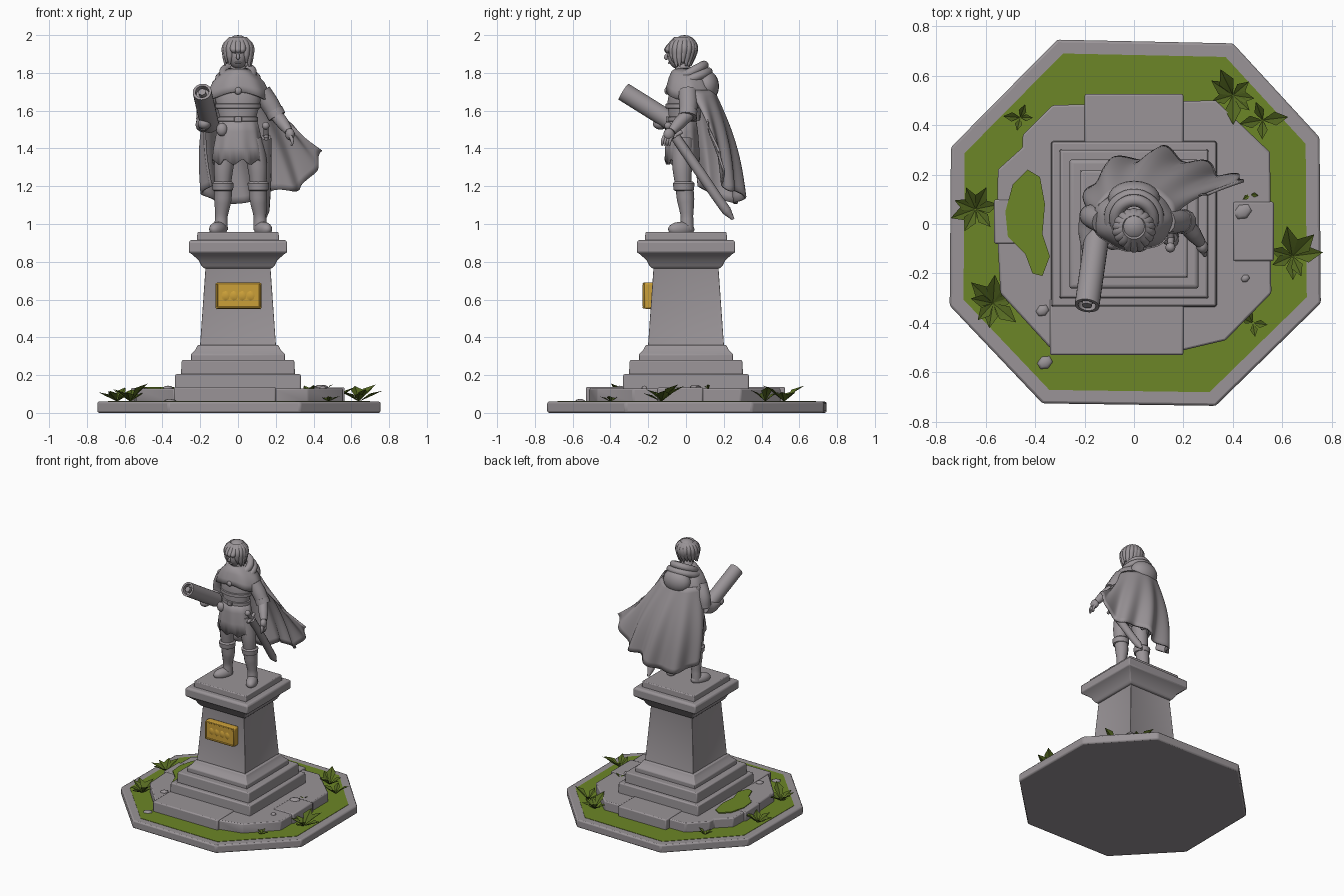
import bpy, bmesh, math, random
from mathutils import Vector, Matrix

random.seed(4)
if "Cube" in bpy.data.objects:
    bpy.data.objects.remove(bpy.data.objects["Cube"])


def material(name, rgb):
    m = bpy.data.materials.new(name)
    m.use_nodes = True
    m.diffuse_color = (*rgb, 1)
    m.node_tree.nodes["Principled BSDF"].inputs["Base Color"].default_value = (*rgb, 1)
    return m


STONE = material("grey stone", (0.32, 0.295, 0.31))
GRASS = material("grass green", (0.15, 0.24, 0.02))
LEAF = material("leaf green", (0.09, 0.14, 0.015))
GOLD = material("gold", (0.6, 0.35, 0.04))


def finish(ob, mat, angle=40):
    ob.data.materials.clear()
    ob.data.materials.append(mat)
    bpy.ops.object.select_all(action='DESELECT')
    ob.select_set(True)
    bpy.context.view_layer.objects.active = ob
    if ob.type == 'CURVE':
        bpy.ops.object.convert(target='MESH')
        ob = bpy.context.object
    bpy.ops.object.shade_smooth_by_angle(angle=math.radians(angle))
    return ob


def make(name, bm, mat=STONE, bevel=0, solid=0, angle=40):
    bmesh.ops.recalc_face_normals(bm, faces=bm.faces)
    me = bpy.data.meshes.new(name)
    bm.to_mesh(me)
    bm.free()
    ob = bpy.data.objects.new(name, me)
    bpy.context.collection.objects.link(ob)
    if solid:
        ob.modifiers.new("thickness", 'SOLIDIFY').thickness = solid
    if bevel:
        b = ob.modifiers.new("worn edges", 'BEVEL')
        b.width, b.segments = bevel, 2
    return finish(ob, mat, angle)


def prism(name, outline, z0, z1, mat=STONE, bevel=0.0):
    bm = bmesh.new()
    f = bm.faces.new([bm.verts.new((x, y, z0)) for x, y in outline])
    top = bmesh.ops.extrude_face_region(bm, geom=[f])["geom"]
    bmesh.ops.translate(bm, vec=(0, 0, z1 - z0), verts=[v for v in top if isinstance(v, bmesh.types.BMVert)])
    return make(name, bm, mat, bevel)


def block(name, x0, x1, y0, y1, z0, z1, mat=STONE, bevel=0.008):
    return prism(name, [(x0, y0), (x1, y0), (x1, y1), (x0, y1)], z0, z1, mat, bevel)


def loft(name, rings, n=24, caps=True, shape=None, **kw):
    """Skin over rings (x, y, z, rx, ry); shape(angle, t) gives (radius factor, z shift)."""
    bm, rows = bmesh.new(), []
    for k, (x, y, z, rx, ry) in enumerate(rings):
        row = []
        for i in range(n):
            a = 2 * math.pi * (i + 0.5) / n
            s, dz = shape(a, k / (len(rings) - 1)) if shape else (1, 0)
            row.append(bm.verts.new((x + rx * s * math.cos(a), y + ry * s * math.sin(a), z + dz)))
        rows.append(row)
    for a, b in zip(rows, rows[1:]):
        for i in range(n):
            bm.faces.new((a[i], a[(i + 1) % n], b[(i + 1) % n], b[i]))
    if caps:
        bm.faces.new(rows[0])
        bm.faces.new(rows[-1])
    return make(name, bm, **kw)


def square_stack(name, profile, bevel):
    r = math.sqrt(2)
    return loft(name, [(0, 0, z, h * r, h * r) for h, z in profile], n=4, bevel=bevel, angle=25)


def blob(name, c, size, turn=0, mat=STONE, seg=20):
    bm = bmesh.new()
    m = Matrix.Translation(c) @ Matrix.Rotation(math.radians(turn), 4, 'Z') @ Matrix.Diagonal((*size, 1))
    bmesh.ops.create_uvsphere(bm, u_segments=seg, v_segments=seg // 2 + 2, radius=1, matrix=m)
    return make(name, bm, mat, angle=60)


def tube(name, pts):
    cu = bpy.data.curves.new(name, 'CURVE')
    cu.dimensions, cu.bevel_depth, cu.bevel_resolution = '3D', 1, 4
    cu.use_fill_caps, cu.resolution_u = True, 6
    sp = cu.splines.new('BEZIER')
    sp.bezier_points.add(len(pts) - 1)
    for p, (x, y, z, r) in zip(sp.bezier_points, pts):
        p.co, p.radius = (x, y, z), r
        p.handle_left_type = p.handle_right_type = 'AUTO'
    ob = bpy.data.objects.new(name, cu)
    bpy.context.collection.objects.link(ob)
    return finish(ob, STONE, 60)


# Octagonal base, lawn and paved step
base = [(-.31, .745), (.40, .73), (.75, .35), (.755, -.32), (.33, -.735), (-.37, -.725), (-.745, -.33), (-.74, .31)]
prism("base_slab", base, 0, 0.06, bevel=0.01)
prism("lawn", [(x * .925, y * .925) for x, y in base], 0.055, 0.0625, GRASS)
paving = [(.33, .50), (.55, .29), (.555, -.28), (.37, -.47), (.2, -.51), (-.34, -.5),
          (-.54, -.28), (-.555, 0), (-.55, .22), (-.45, .31), (-.45, .36), (-.33, .48)]
prism("paved_step", paving, 0.05, 0.13, bevel=0.008)
block("front_paving", -.34, .2, -.53, -.3, .05, .137)
block("back_paving", -.2, .2, .3, .525, .05, .137)
block("left_paving", .4, .565, -.15, .09, .05, .135)
block("right_paving", -.565, -.4, -.08, .1, .05, .133)
prism("moss_patch", [(-.43, .22), (-.49, .16), (-.52, .05), (-.51, -.05), (-.44, -.12), (-.41, -.2), (-.37, -.21),
                     (-.34, -.13), (-.37, -.04), (-.36, .08), (-.38, .19)], .13, .138, GRASS)
for x, y, z, s in [(.44, .05, .135, .04), (.45, -.22, .13, .02), (-.37, -.35, .13, .03), (-.36, -.56, .06, .035)]:
    blob("loose_stone", (x, y, z), (s, s * .8, .014), 30, seg=6)

# Pedestal
square_stack("lower_step", [(.335, .12), (.332, .205)], .008)
square_stack("upper_step", [(.302, .2), (.298, .28)], .008)
square_stack("pedestal_foot", [(.25, .27), (.25, .31), (.225, .335), (.212, .36)], .005)
shaft = bmesh.new()
bmesh.ops.create_cone(shaft, cap_ends=True, segments=4, radius1=.203 * math.sqrt(2), radius2=.172 * math.sqrt(2), depth=.44,
                      matrix=Matrix.Translation((0, 0, .56)) @ Matrix.Rotation(math.pi / 4, 4, 'Z'))
sides = [f for f in shaft.faces if abs(f.normal.z) < 0.5]
bmesh.ops.inset_individual(shaft, faces=sides, thickness=.035, depth=-.007)
make("pedestal_shaft", shaft, bevel=.003, angle=25)
square_stack("cornice", [(.18, .765), (.195, .78), (.21, .81), (.245, .84), (.26, .85), (.26, .905), (.25, .915)], .006)
square_stack("top_slab", [(.218, .9), (.215, .957)], .006)

# Plaque with a raised rim and diamond ornament
block("plaque", -.12, .125, -.222, -.17, .55, .69, GOLD, .01)
for z in (.553, .679):
    block("plaque_rim", -.112, .117, -.229, -.2, z, z + .01, GOLD, .003)
for x in (-.117, .112):
    block("plaque_rim_side", x, x + .01, -.229, -.2, .56, .682, GOLD, .003)
for x in (-.066, -.022, .022, .066):
    blob("plaque_diamond", (x, -.222, .62), (.022, .007, .026), 0, GOLD, 4)

# Leafy plants
for x, y, n, s in [(.40, .52, 7, .11), (.52, .42, 4, .1), (-.64, .06, 7, .1), (-.57, -.32, 8, .11), (.64, -.13, 7, .11),
                   (.48, -.4, 4, .07), (-.46, .43, 4, .06), (.47, .12, 2, .04)]:
    bm = bmesh.new()
    for i in range(n):
        a = 2 * math.pi * (i + random.uniform(-.3, .3)) / n
        out, side = Vector((math.cos(a), math.sin(a), 0)), Vector((-math.sin(a), math.cos(a), 0))
        size = s * random.uniform(.75, 1.15)
        root = Vector((x, y, .06 if x != .47 else .125))
        up = Vector((0, 0, size * random.uniform(.45, .8)))
        mid = root + out * size * .5 + up * .75
        v = [bm.verts.new(p) for p in (root, mid + side * size * .27, mid - Vector((0, 0, size * .12)),
                                       mid - side * size * .27, root + out * size + up)]
        for t in ((0, 1, 2), (0, 2, 3), (1, 4, 2), (2, 4, 3)):
            bm.faces.new([v[k] for k in t])
    make("plant", bm, LEAF, angle=10)

# Legs and boots
for side, x, name in ((-1, -.08, "right"), (1, .108, "left")):
    hip = x * .7
    tube(name + "_leg", [(hip, -.02, 1.45, .06), (x * .95, -.02, 1.3, .052), (x, -.015, 1.2, .042)])
    tube(name + "_boot", [(x, -.01, 1.21, .048), (x, -.002, 1.13, .046), (x + side * .008, .005, 1.04, .033),
                          (x + side * .01, .005, .97, .036)])
    loft(name + "_boot_cuff", [(x, -.012, z, r, r) for z, r in ((1.175, .045), (1.18, .054), (1.215, .058), (1.225, .047))])
    blob(name + "_foot", (x + side * .025, -.025, .972), (.04, .075, .04), side * 25)

# Tunic, skirt and belts
loft("torso", [(0, -.02, 1.44, .105, .075), (0, -.02, 1.56, .096, .07), (0, -.02, 1.64, .118, .08),
               (0, -.01, 1.72, .125, .075), (0, -.01, 1.8, .05, .05), (0, -.02, 1.85, .035, .035)])


def skirt_hem(a, t):
    fold = 1 + .05 * t * math.cos(9 * a)
    return fold, (.035 * abs((a * 9 / math.pi) % 2 - 1) if t == 1 else 0)


loft("skirt", [(0, -.02, 1.56, .099, .073), (0, -.02, 1.49, .115, .083), (0, -.02, 1.41, .13, .088),
               (0, -.02, 1.31, .138, .09)], n=72, caps=False, shape=skirt_hem, solid=.008)
for z, r in ((1.555, .104), (1.625, .118)):
    loft("belt", [(0, -.02, z + d, r + e, (r + e) * .73) for d, e in ((-.014, -.006), (-.011, .003), (.011, .003), (.014, -.006))])
block("belt_buckle", -.02, .02, -.107, -.08, 1.54, 1.57, bevel=.004)
blob("belt_pouch", (-.085, -.08, 1.5), (.03, .025, .035))

# Arms and hands
tube("right_sleeve", [(-.125, .01, 1.7, .05), (-.168, .03, 1.62, .048), (-.18, .035, 1.55, .042)])
tube("right_forearm", [(-.18, .04, 1.55, .04), (-.185, -.03, 1.525, .04), (-.18, -.11, 1.525, .03)])
blob("right_hand", (-.178, -.135, 1.53), (.035, .04, .03))
tube("left_sleeve", [(.125, .01, 1.7, .05), (.165, .012, 1.64, .05), (.2, .01, 1.58, .046)])
tube("left_sleeve_cuff", [(.19, .012, 1.6, .05), (.207, .008, 1.568, .05)])
tube("left_forearm", [(.2, .01, 1.58, .036), (.24, -.04, 1.53, .033), (.268, -.075, 1.49, .023)])
blob("left_hand", (.275, -.09, 1.475), (.024, .03, .032), 20)
for i in range(4):
    y = -.075 - i * .013
    tube("left_finger", [(.278, y, 1.465, .01), (.287, y - .01, 1.44, .009), (.284, y - .014, 1.415, .005)])

# Rolled scroll with hollow ends
p, q = Vector((-.19, -.33, 1.70)), Vector((-.15, -.05, 1.525))
bm = bmesh.new()
bmesh.ops.create_cone(bm, cap_ends=True, segments=24, radius1=.05, radius2=.05, depth=(q - p).length,
                      matrix=Matrix.Translation((p + q) / 2) @ (q - p).to_track_quat('Z', 'Y').to_matrix().to_4x4())
ends = [f for f in bm.faces if len(f.verts) > 4]
bmesh.ops.inset_individual(bm, faces=ends, thickness=.014)
bmesh.ops.inset_individual(bm, faces=ends, thickness=.001, depth=-.03)
make("scroll", bm)
tube("scroll_core", [(*p, .02), (*q, .02)])

# Sword at the left hip
tube("scabbard", [(.15, -.055, 1.46, .026), (.15, .09, 1.25, .027), (.142, .215, 1.07, .025), (.14, .25, 1.025, .008)])
tube("sword_grip", [(.15, -.055, 1.46, .014), (.148, -.088, 1.51, .013)])
blob("sword_pommel", (.147, -.095, 1.52), (.02, .02, .02))
tube("sword_guard", [(.15, -.1, 1.45, .01), (.15, -.06, 1.467, .013), (.15, -.02, 1.49, .01)])


# Wind-blown cape
def along(pts, t):
    t *= len(pts) - 1
    i = min(int(t), len(pts) - 2)
    f = t - i
    a, b, c, d = (Vector(pts[max(0, min(len(pts) - 1, i + k))]) for k in (-1, 0, 1, 2))
    return b + f * .5 * (c - a + f * (2 * a - 5 * b + 4 * c - d + f * (3 * (b - c) + d - a)))


hem = [(-.16, .06, 1.2), (-.18, .15, 1.15), (-.08, .25, 1.11), (.07, .29, 1.12), (.2, .28, 1.18),
       (.32, .22, 1.18), (.40, .2, 1.28), (.45, .18, 1.39)]
bm, rows, U, V = bmesh.new(), [], 72, 16
for j in range(V + 1):
    v, row = j / V, []
    for i in range(U + 1):
        u = 2 * i / U - 1
        a = math.radians(95 * u)
        out = Vector((math.sin(a), math.cos(a), 0))
        top = Vector((0, .03, 1.71)) + out * .12 + Vector((out.x * .035, 0, 0))
        sag = (.03 - .08 * max(0, u) ** 4) * math.sin(math.pi * v)
        fold = .028 * v * math.cos(u * 5.2 * math.pi + .5) * (1 - .5 * abs(u))
        row.append(bm.verts.new(top.lerp(along(hem, i / U), v) + out * (sag + fold)))
    rows.append(row)
for a, b in zip(rows, rows[1:]):
    for i in range(U):
        bm.faces.new((a[i], a[i + 1], b[i + 1], b[i]))
make("cape", bm, solid=.012, angle=60)


# Shoulder mantle, cowl and lowered hood
def mantle_hem(a, t):
    front = max(0, -math.sin(a)) ** 3
    return 1 + .03 * t * math.cos(7 * a), .045 * t * front


loft("mantle", [(0, 0, 1.825, .05, .05), (0, .01, 1.8, .085, .085), (0, .015, 1.755, .135, .105),
                (0, .02, 1.7, .163, .122), (0, .02, 1.655, .168, .13)], n=56, caps=False, shape=mantle_hem, solid=.01)
for r, z, thick in ((.075, 1.8, .025), (.098, 1.765, .024)):
    tube("cowl_fold", [(r * math.sin(a), .02 - r * math.cos(a), z - .04 * math.cos(a), thick)
                       for a in (2 * math.pi * k / 12 for k in range(13))])
blob("lowered_hood", (0, .105, 1.73), (.105, .07, .085))
blob("mantle_clasp", (0, -.1, 1.705), (.02, .014, .02))

# Head, face and hair
blob("head", (0, -.038, 1.895), (.053, .06, .075))
tube("nose", [(0, -.094, 1.905, .006), (0, -.106, 1.88, .01), (0, -.096, 1.874, .006)])
for s in (-1, 1):
    tube("brow", [(s * .01, -.094, 1.908, .006), (s * .036, -.083, 1.912, .005)])
tube("mouth", [(-.016, -.087, 1.853, .004), (0, -.09, 1.852, .005), (.016, -.087, 1.853, .004)])
blob("hair_cap", (0, -.008, 1.927), (.07, .07, .073))
for k in range(18):
    a = 2 * math.pi * k / 18
    s, c = math.sin(a), math.cos(a)
    end = 1.905 if c < -.8 else 1.83 + random.uniform(0, .025)
    tube("hair_lock", [(s * .03, -.015 + c * .03, 1.973, .024), (s * .064, -.02 + c * .062, 1.937, .022),
                       (s * .066, -.025 + c * (.058 if c > -.8 else .075), (end + 1.93) / 2, .018),
                       (s * .07, -.025 + c * (.05 if c > -.8 else .078), end, .004)])
